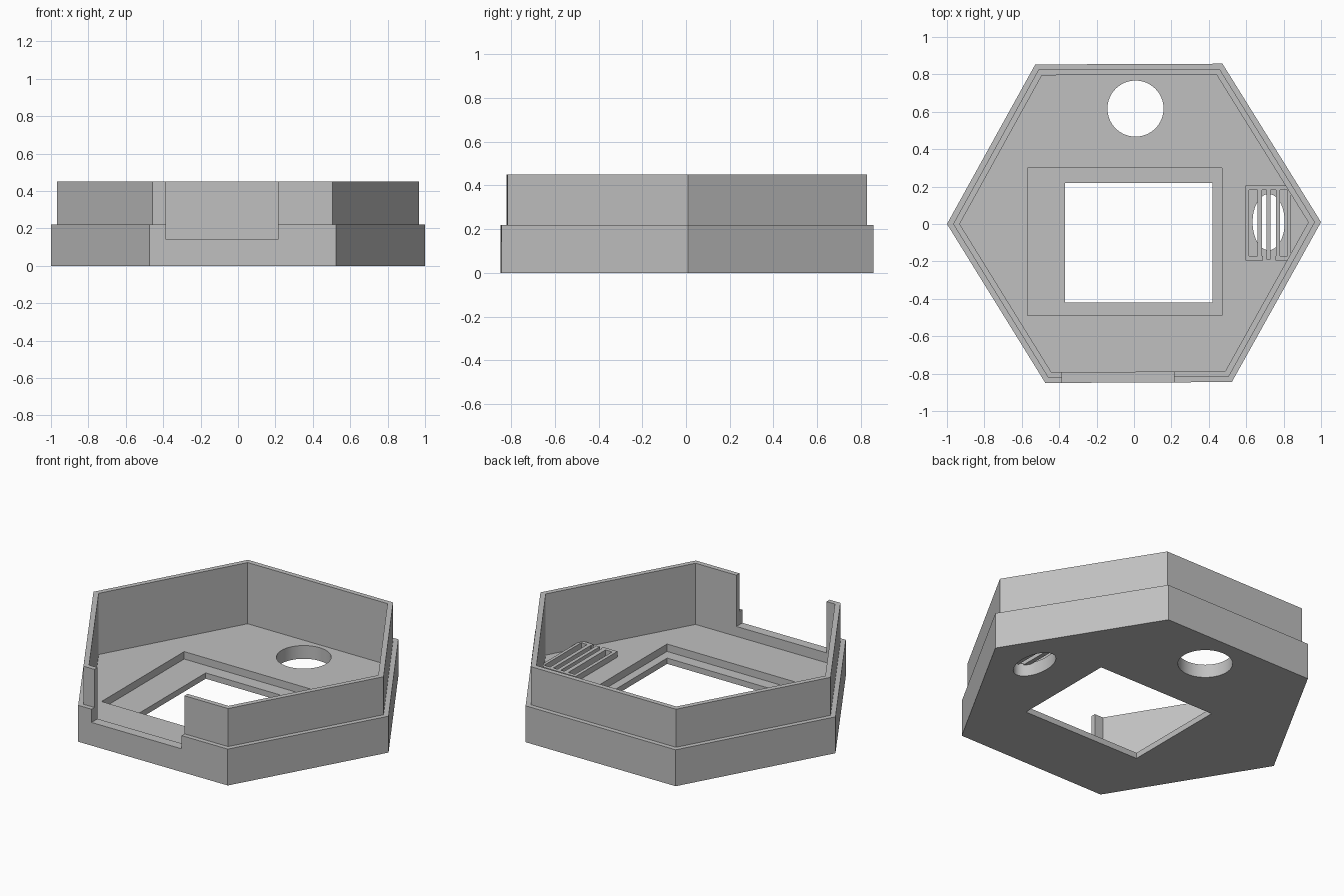
import bpy, bmesh, math
from mathutils import Vector, Matrix

cube = bpy.data.objects.get("Cube")
if cube:
    bpy.data.objects.remove(cube, do_unlink=True)

grey = bpy.data.materials.new("plain grey")
grey.use_nodes = True
colour = (0.53, 0.53, 0.53, 1)
grey.diffuse_color = colour
grey.node_tree.nodes["Principled BSDF"].inputs["Base Color"].default_value = colour

FLOOR, STEP, TOP = 0.08, 0.22, 0.45


def finish(bm, name):
    bmesh.ops.recalc_face_normals(bm, faces=bm.faces)
    mesh = bpy.data.meshes.new(name)
    bm.to_mesh(mesh)
    bm.free()
    mesh.materials.append(grey)
    obj = bpy.data.objects.new(name, mesh)
    bpy.context.collection.objects.link(obj)
    return obj


def add_box(bm, x, y, z):
    size = Vector((x[1] - x[0], y[1] - y[0], z[1] - z[0]))
    mid = Vector((sum(x), sum(y), sum(z))) / 2
    bmesh.ops.create_cube(bm, size=1, matrix=Matrix.Translation(mid) @ Matrix.Diagonal(size).to_4x4())


def box(name, x, y, z):
    bm = bmesh.new()
    add_box(bm, x, y, z)
    return finish(bm, name)


def tube(name, x, y, rx, ry):
    bm = bmesh.new()
    bmesh.ops.create_cone(bm, cap_ends=True, segments=64, radius1=1, radius2=1, depth=1,
                          matrix=Matrix.Translation((x, y, 0)) @ Matrix.Diagonal((rx, ry, 0.5, 1)))
    return finish(bm, name)


# Hexagonal tray: stepped outer wall, rim, inner wall and floor
outline = [(-1, 0), (-0.474, -0.85), (0.523, -0.845), (1, 0.01), (0.473, 0.857), (-0.528, 0.853)]
bm = bmesh.new()
rings = []
for scale, z in [(1, 0), (1, STEP), (0.967, STEP), (0.967, TOP), (0.932, TOP), (0.932, FLOOR)]:
    rings.append([bm.verts.new((px * scale, py * scale, z)) for px, py in outline])
for low, high in zip(rings, rings[1:]):
    for i in range(6):
        j = (i + 1) % 6
        bm.faces.new((low[i], low[j], high[j], high[i]))
bm.faces.new(rings[0])
bm.faces.new(rings[-1])
tray = finish(bm, "hexagonal_tray")

# Openings: wall notch, recessed window, round hole, oval vent
cutters = [
    box("notch_cutter", (-0.385, 0.215), (-1, -0.7), (0.14, 0.6)),
    box("recess_cutter", (-0.57, 0.47), (-0.49, 0.30), (0.035, 0.12)),
    box("window_cutter", (-0.37, 0.42), (-0.42, 0.22), (-0.1, 0.2)),
    tube("round_hole_cutter", 0.008, 0.617, 0.15, 0.15),
    tube("oval_vent_cutter", 0.72, 0.01, 0.086, 0.15),
]
for cutter in cutters:
    mod = tray.modifiers.new(cutter.name, "BOOLEAN")
    mod.operation = "DIFFERENCE"
    mod.solver = "EXACT"
    mod.object = cutter

# Bake the cuts, then discard the cutters
bpy.context.view_layer.update()
baked = bpy.data.meshes.new_from_object(tray.evaluated_get(bpy.context.evaluated_depsgraph_get()))
tray.modifiers.clear()
tray.data = baked
for cutter in cutters:
    bpy.data.objects.remove(cutter, do_unlink=True)

# Vent grille: side rails, three bars and the cross rails joining them
height = (FLOOR - 0.01, FLOOR + 0.035)
rail_low, rail_high = (-0.195, -0.172), (0.183, 0.205)
bm = bmesh.new()
for x, width in [(0.605, 0.02), (0.672, 0.026), (0.72, 0.022), (0.77, 0.022), (0.83, 0.018)]:
    add_box(bm, (x - width / 2, x + width / 2), (rail_low[0] + 0.005, rail_high[1] - 0.005), height)
add_box(bm, (0.595, 0.835), rail_high, height)
add_box(bm, (0.595, 0.69), rail_low, height)
add_box(bm, (0.757, 0.835), rail_low, height)
finish(bm, "vent_grille")

# Smooth the round holes while keeping hard edges
bpy.ops.object.select_all(action="DESELECT")
tray.select_set(True)
bpy.context.view_layer.objects.active = tray
bpy.ops.object.shade_smooth_by_angle(angle=math.radians(25))
